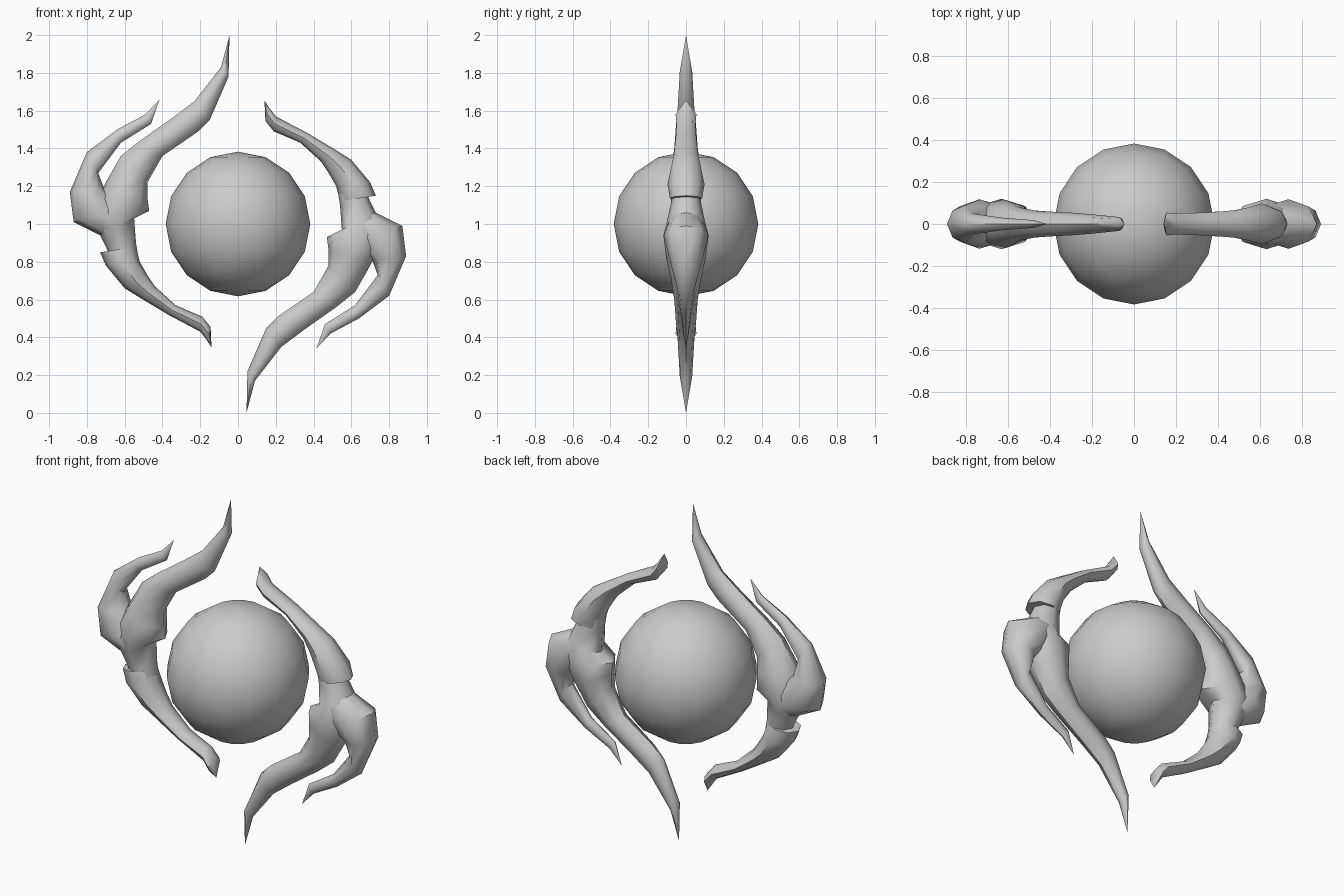
import bpy, bmesh, math
from mathutils import Vector, Matrix

if "Cube" in bpy.data.objects:
    bpy.data.objects.remove(bpy.data.objects["Cube"])

grey = bpy.data.materials.new("stone_grey")
grey.diffuse_color = (0.6, 0.6, 0.6, 1)
grey.use_nodes = True
grey.node_tree.nodes["Principled BSDF"].inputs["Base Color"].default_value = grey.diffuse_color


def finish(bm, name, angle):
    bmesh.ops.recalc_face_normals(bm, faces=bm.faces)
    mesh = bpy.data.meshes.new(name)
    bm.to_mesh(mesh)
    bm.free()
    mesh.materials.append(grey)
    obj = bpy.data.objects.new(name, mesh)
    bpy.context.collection.objects.link(obj)
    bpy.ops.object.select_all(action='DESELECT')
    obj.select_set(True)
    bpy.context.view_layer.objects.active = obj
    bpy.ops.object.shade_smooth_by_angle(angle=math.radians(angle))
    return obj


def horn(name, tip, sections, turned, tip_first=True, sides=8):
    """Loft oval sections (outer x, z, inner x, z, half depth) to a pointed tip."""
    bm = bmesh.new()
    rings = []
    for ox, oz, ix, iz, depth in sections:
        a, b = Vector((ox, 0, oz)), Vector((ix, 0, iz))
        mid, half = (a + b) / 2, (a - b) / 2
        rings.append([bm.verts.new(mid + half * math.cos(t) + Vector((0, depth * math.sin(t), 0)))
                      for t in (2 * math.pi * k / sides for k in range(sides))])
    for r, s in zip(rings, rings[1:]):
        for k in range(sides):
            n = (k + 1) % sides
            bm.faces.new((r[k], r[n], s[n], s[k]))
    point = bm.verts.new((tip[0], 0, tip[1]))
    end, cap = (rings[0], rings[-1]) if tip_first else (rings[-1], rings[0])
    for k in range(sides):
        bm.faces.new((end[k], end[(k + 1) % sides], point))
    bm.faces.new(cap)
    # the second claw is the first one turned half way round the centre
    if turned:
        turn = Matrix.Rotation(math.pi, 3, 'Y')
        bmesh.ops.rotate(bm, verts=bm.verts, cent=(0, 0, 1), matrix=turn)
    return finish(bm, name, 50)


# long horn running down through the body to the neck
LONG = [(-.09, 1.83, -.05, 1.78, .033), (-.23, 1.65, -.15, 1.55, .045),
        (-.35, 1.56, -.21, 1.49, .053), (-.52, 1.44, -.40, 1.36, .062),
        (-.62, 1.36, -.48, 1.22, .08), (-.70, 1.22, -.48, 1.14, .105),
        (-.79, 1.05, -.47, 1.07, .12), (-.73, .94, -.55, 1.03, .10),
        (-.70, .88, -.54, .90, .08), (-.65, .77, -.52, .78, .07)]
# short side horn swelling into the shoulder
SIDE = [(-.49, 1.58, -.46, 1.53, .018), (-.64, 1.50, -.62, 1.43, .03),
        (-.80, 1.38, -.74, 1.27, .05), (-.89, 1.17, -.71, 1.19, .09),
        (-.87, 1.01, -.60, 1.10, .118), (-.73, .94, -.57, 1.03, .09)]
# lower horn flaring around the neck
LOWER = [(-.73, .85, -.54, .88, .085), (-.70, .78, -.52, .80, .098),
         (-.60, .66, -.48, .73, .078), (-.52, .61, -.44, .67, .065),
         (-.37, .52, -.33, .57, .055), (-.20, .43, -.19, .51, .05),
         (-.165, .385, -.145, .455, .055)]

for side, turned in (("left", False), ("right", True)):
    horn(side + "_long_horn", (-.045, 2.0), LONG, turned)
    horn(side + "_side_horn", (-.415, 1.66), SIDE, turned)
    horn(side + "_lower_horn", (-.14, .345), LOWER, turned, tip_first=False)

# central orb
bm = bmesh.new()
bmesh.ops.create_uvsphere(bm, u_segments=16, v_segments=8, radius=0.383,
                          matrix=Matrix.Translation((0, 0, 1)))
finish(bm, "orb", 60)
